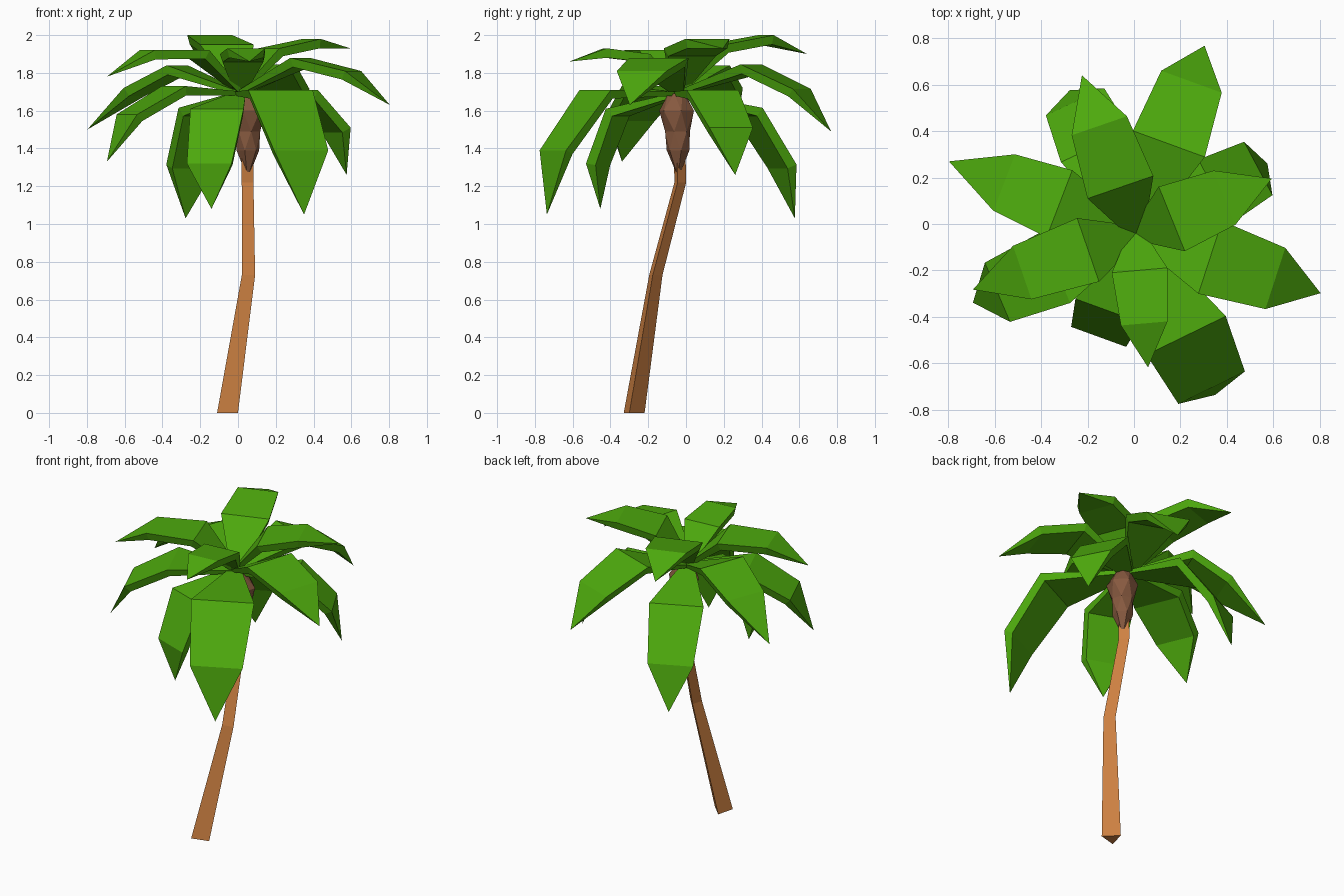
import bpy, bmesh, math
from mathutils import Vector

if "Cube" in bpy.data.objects:
    bpy.data.objects.remove(bpy.data.objects["Cube"])


def material(name, rgb):
    m = bpy.data.materials.new(name)
    m.diffuse_color = (*rgb, 1)
    m.use_nodes = True
    m.node_tree.nodes["Principled BSDF"].inputs["Base Color"].default_value = m.diffuse_color
    return m


GREEN = material("leaf green", (0.075, 0.40, 0.004))
BARK = material("orange bark", (0.62, 0.22, 0.055))
HUSK = material("brown husk", (0.24, 0.10, 0.05))


def finish(name, bm, mat):
    bmesh.ops.recalc_face_normals(bm, faces=bm.faces[:])
    me = bpy.data.meshes.new(name)
    bm.to_mesh(me)
    bm.free()
    me.materials.append(mat)
    ob = bpy.data.objects.new(name, me)
    bpy.context.collection.objects.link(ob)
    return ob


def skin(bm, loops):
    """Bridge successive vertex loops of equal size."""
    n = len(loops[0])
    for a, b in zip(loops, loops[1:]):
        for i in range(n):
            j = (i + 1) % n
            bm.faces.new((a[i], a[j], b[j], b[i]))


def loft(name, rings, sides, mat, split=False):
    """Skin polygon rings given as (x, y, z, radius, turn in degrees)."""
    bm = bmesh.new()
    loops = []
    for x, y, z, r, turn in rings:
        a0 = math.radians(turn)
        loops.append([bm.verts.new((x + r * math.cos(a0 + math.tau * i / sides),
                                    y + r * math.sin(a0 + math.tau * i / sides), z))
                      for i in range(sides)])
    skin(bm, loops)
    bm.faces.new(loops[0][::-1])
    bm.faces.new(loops[-1])
    if split:
        bmesh.ops.triangulate(bm, faces=bm.faces[:])
    return finish(name, bm, mat)


# leaning three-sided trunk
loft("trunk", [(-0.064, -0.283, 0.0, 0.066, 105),
               (0.05, -0.165, 0.73, 0.042, 105),
               (0.046, -0.035, 1.22, 0.037, 105),
               (0.046, -0.04, 1.45, 0.037, 105)], 3, BARK, True)

# faceted husk under the crown
loft("crown_husk", [(0.052, -0.04, 1.26, 0.008, 0),
                    (0.052, -0.042, 1.39, 0.062, 15),
                    (0.052, -0.045, 1.49, 0.068, 45),
                    (0.05, -0.05, 1.60, 0.095, 15),
                    (0.04, -0.05, 1.69, 0.045, 45)], 6, HUSK, True)

# leaves: heading, width, then (reach, height) of two folds and the tip
HUB = Vector((0.01, -0.04, 0))
THICK = 0.05
LEAVES = {
    "upper_leaf": [
        (109, .30, (.21, 1.95), (.49, 2.00), (.72, 1.90)),
        (22, .30, (.165, 1.93), (.41, 1.98), (.63, 1.93)),
        (-85, .24, (.16, 1.90), (.39, 1.93), (.58, 1.86)),
        (199, .29, (.22, 1.92), (.52, 1.92), (.745, 1.78))],
    "middle_leaf": [
        (-18, .33, (.335, 1.88), (.63, 1.81), (.835, 1.63)),
        (70, .33, (.41, 1.845), (.695, 1.715), (.86, 1.49)),
        (159, .31, (.355, 1.84), (.61, 1.72), (.865, 1.50)),
        (203, .33, (.38, 1.73), (.65, 1.58), (.765, 1.33))],
    "lower_leaf": [
        (250, .30, (.355, 1.61), (.475, 1.32), (.44, 1.08)),
        (-64, .38, (.49, 1.71), (.74, 1.39), (.775, 1.05)),
        (28, .31, (.385, 1.71), (.595, 1.51), (.64, 1.26)),
        (115, .33, (.415, 1.615), (.625, 1.315), (.68, 1.03))],
}
for tier, leaves in LEAVES.items():
    for n, (heading, width, *fold) in enumerate(leaves):
        a = math.radians(heading)
        out = Vector((math.cos(a), math.sin(a), 0))
        side = Vector((-out.y, out.x, 0))
        path = [HUB + out * r + Vector((0, 0, z)) for r, z in [(-.01, 1.70)] + fold]
        bm = bmesh.new()
        loops = []
        for i, (w, t) in enumerate([(.06, .02), (width, THICK), (width * .84, THICK)]):
            # underside is offset square to the blade and slightly narrower
            run = (path[i + 1] - path[max(i - 1, 0)]).normalized()
            low = path[i] + run.cross(side).normalized() * -t
            s = side * w / 2
            loops.append([bm.verts.new(v) for v in (path[i] - s, path[i] + s,
                                                    low + s * .9, low - s * .9)])
        skin(bm, loops)
        bm.faces.new(loops[0])
        tip = bm.verts.new(path[3])
        for i in range(4):
            bm.faces.new((loops[-1][i], loops[-1][(i + 1) % 4], tip))
        finish(f"{tier}_{n + 1}", bm, GREEN)
